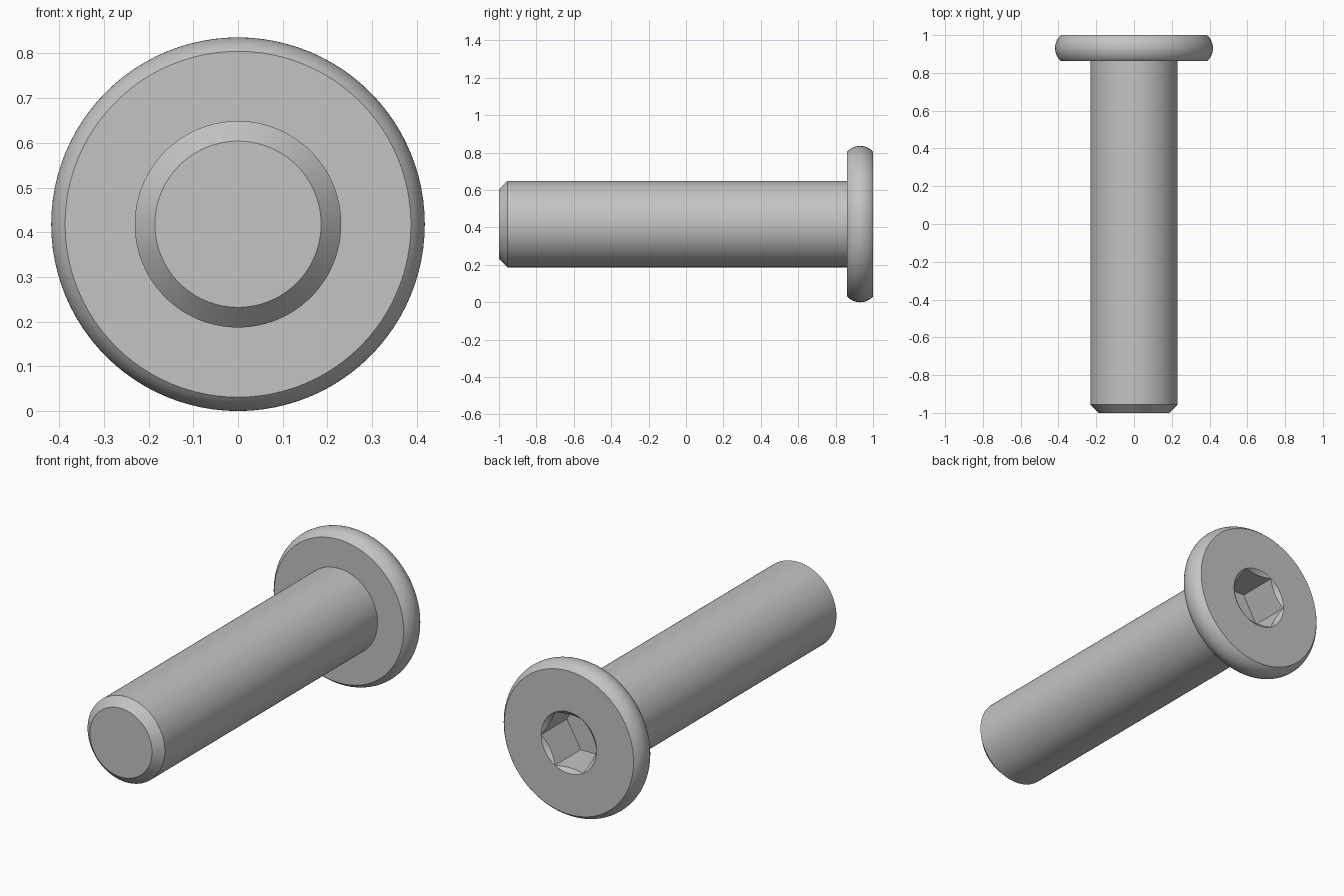
import bpy
import bmesh
import math

cube = bpy.data.objects.get("Cube")
if cube:
    bpy.data.objects.remove(cube, do_unlink=True)

SEGMENTS = 96
AXIS_Z = 0.418
HEAD_R, FACE_R, HEAD_BACK = 0.418, 0.387, 0.862
SHAFT_R, TIP_R = 0.231, 0.186
SOCKET_R, SOCKET_DEPTH = 0.166, 0.22

steel = bpy.data.materials.new("grey_steel")
steel.use_nodes = True
grey = (0.55, 0.55, 0.55, 1)
steel.diffuse_color = grey
steel.node_tree.nodes["Principled BSDF"].inputs["Base Color"].default_value = grey


def ring_body(name, rings, cap_end=False):
    """Skin rings around the y axis; each ring maps an angle to (radius, y)."""
    bm = bmesh.new()
    loops = []
    for ring in rings:
        loop = []
        for i in range(SEGMENTS):
            a = math.tau * i / SEGMENTS
            r, y = ring(a)
            loop.append(bm.verts.new((r * math.cos(a), y, AXIS_Z + r * math.sin(a))))
        loops.append(loop)
    for p, q in zip(loops, loops[1:]):
        for i in range(SEGMENTS):
            j = (i + 1) % SEGMENTS
            bm.faces.new((p[i], p[j], q[j], q[i]))
    if cap_end:
        bm.faces.new(loops[-1])
    bmesh.ops.remove_doubles(bm, verts=bm.verts, dist=0.00001)
    mesh = bpy.data.meshes.new(name)
    bmesh.ops.recalc_face_normals(bm, faces=bm.faces)
    bm.to_mesh(mesh)
    bm.free()
    mesh.materials.append(steel)
    obj = bpy.data.objects.new(name, mesh)
    bpy.context.collection.objects.link(obj)
    bpy.ops.object.select_all(action="DESELECT")
    obj.select_set(True)
    bpy.context.view_layer.objects.active = obj
    bpy.ops.object.shade_smooth_by_angle(angle=math.radians(30))
    return obj


def circle(r, y):
    return lambda a: (r, y)


def hex_radius(a):
    apothem = SOCKET_R * math.cos(math.pi / 6)
    return apothem / math.cos(a % (math.pi / 3) - math.pi / 6)


# Head: flat faces joined by a bulging circular-arc rim
half = (1 - HEAD_BACK) / 2
bulge = HEAD_R - FACE_R
arc_r = (half ** 2 + bulge ** 2) / (2 * bulge)
sweep = math.asin(half / arc_r)
rim = []
for i in range(17):
    t = sweep * (i / 8 - 1)
    rim.append(circle(HEAD_R - arc_r + arc_r * math.cos(t),
                      1 - half + arc_r * math.sin(t)))
ring_body("head", [circle(SHAFT_R, HEAD_BACK)] + rim + [circle(SOCKET_R, 1)])

# Shaft with chamfered tip
ring_body("shaft", [circle(SHAFT_R, HEAD_BACK),
                    circle(SHAFT_R, TIP_R + 0.045 - SHAFT_R - 0.955),
                    circle(TIP_R, -1)], cap_end=True)

# Hexagonal drive socket with a conical lead-in
socket = ring_body("hex_socket", [
    circle(SOCKET_R, 1),
    lambda a: (hex_radius(a), 1 - (SOCKET_R - hex_radius(a)) * 0.8),
    lambda a: (hex_radius(a), 1 - SOCKET_DEPTH)], cap_end=True)

# The socket is a cavity, so its surface faces inwards
floor = max(socket.data.polygons, key=lambda f: f.area)
if floor.normal.y < 0:
    socket.data.flip_normals()
